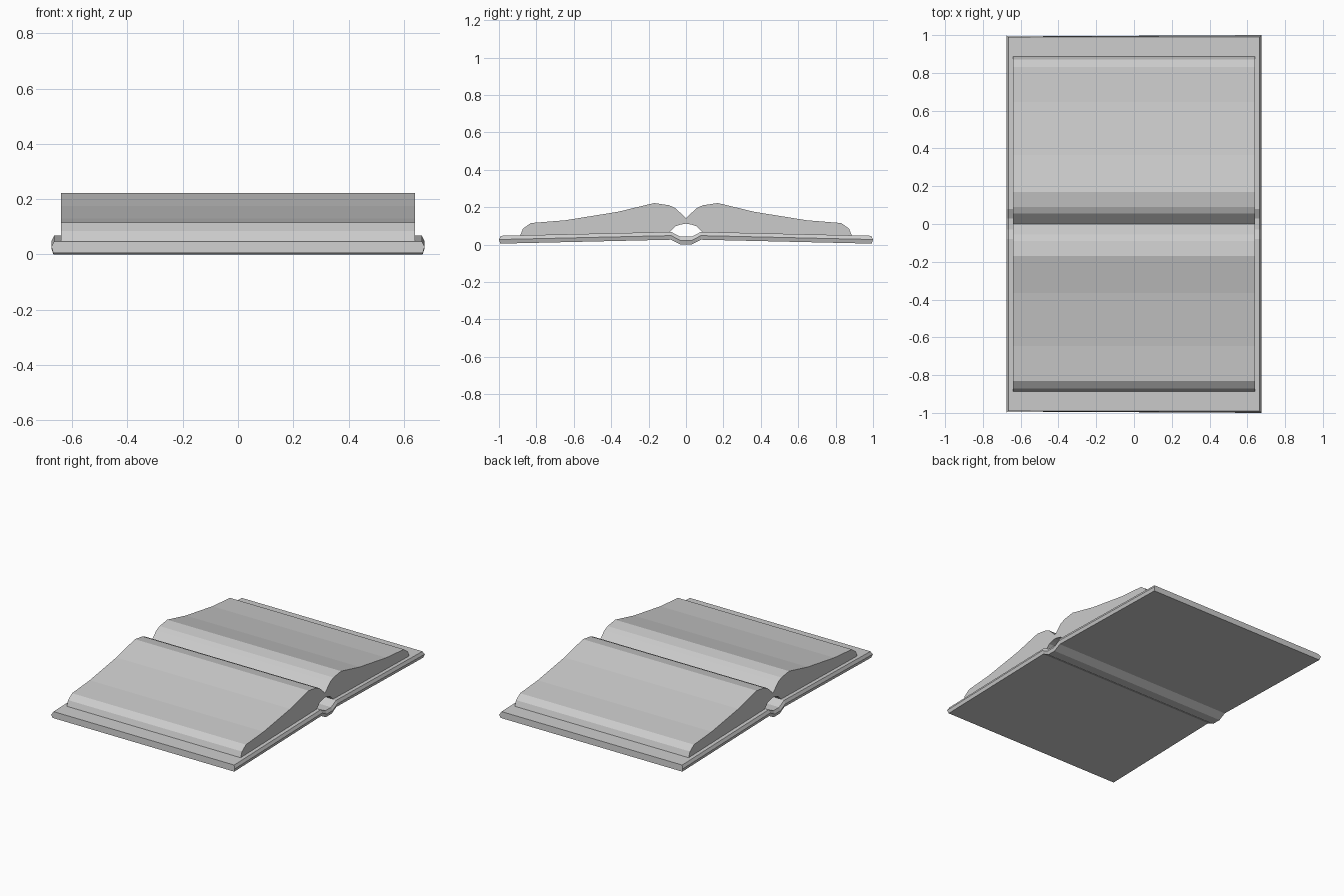
import bpy, bmesh

if "Cube" in bpy.data.objects:
    bpy.data.objects.remove(bpy.data.objects["Cube"])


def new_object(name, bm):
    bmesh.ops.recalc_face_normals(bm, faces=bm.faces)
    mesh = bpy.data.meshes.new(name)
    bm.to_mesh(mesh)
    bm.free()
    ob = bpy.data.objects.new(name, mesh)
    bpy.context.collection.objects.link(ob)
    return ob


def loft(name, rings):
    """Skin a row of equal closed rings and cap both ends."""
    bm = bmesh.new()
    rows = [[bm.verts.new(p) for p in ring] for ring in rings]
    n = len(rows[0])
    for a, b in zip(rows, rows[1:]):
        for i in range(n):
            j = (i + 1) % n
            bm.faces.new((a[i], a[j], b[j], b[i]))
    bm.faces.new(rows[0])
    bm.faces.new(rows[-1])
    return new_object(name, bm)


# Cover: sloping boards joined by a dipped spine, with a chamfered rim
# stations: y, bottom z
half = [(0.03, 0.0), (0.08, 0.026), (1.0, 0.005)]
stations = [(-y, z) for y, z in reversed(half)] + half
# levels: height above the bottom, inset from the rim
levels = [(0.0, 0.007), (0.022, 0.0), (0.042, 0.01)]


def cover_ring(y, z):
    ring = []
    for side in (1, -1):
        for h, inset in (levels if side == 1 else levels[::-1]):
            yy = y * (1 - inset) if abs(y) == 1 else y
            ring.append((side * (0.675 - inset), yy, z + h))
    return ring


loft("cover", [cover_ring(y, z) for y, z in stations])

# Page block: curved leaves meeting in a central gutter, hollow over the spine
top = [(0.055, 0.194), (0.09, 0.21), (0.17, 0.222), (0.365, 0.175),
       (0.645, 0.13), (0.83, 0.115), (0.872, 0.085), (0.887, 0.047)]
under = [(0.088, 0.066), (0.055, 0.098), (0.03, 0.107)]
right = top + under
profile = ([(0, 0.14)] + right + [(0, 0.112)]
           + [(-y, z) for y, z in reversed(right)])
loft("pages", [[(x, y, z) for y, z in profile] for x in (-0.64, 0.64)])
